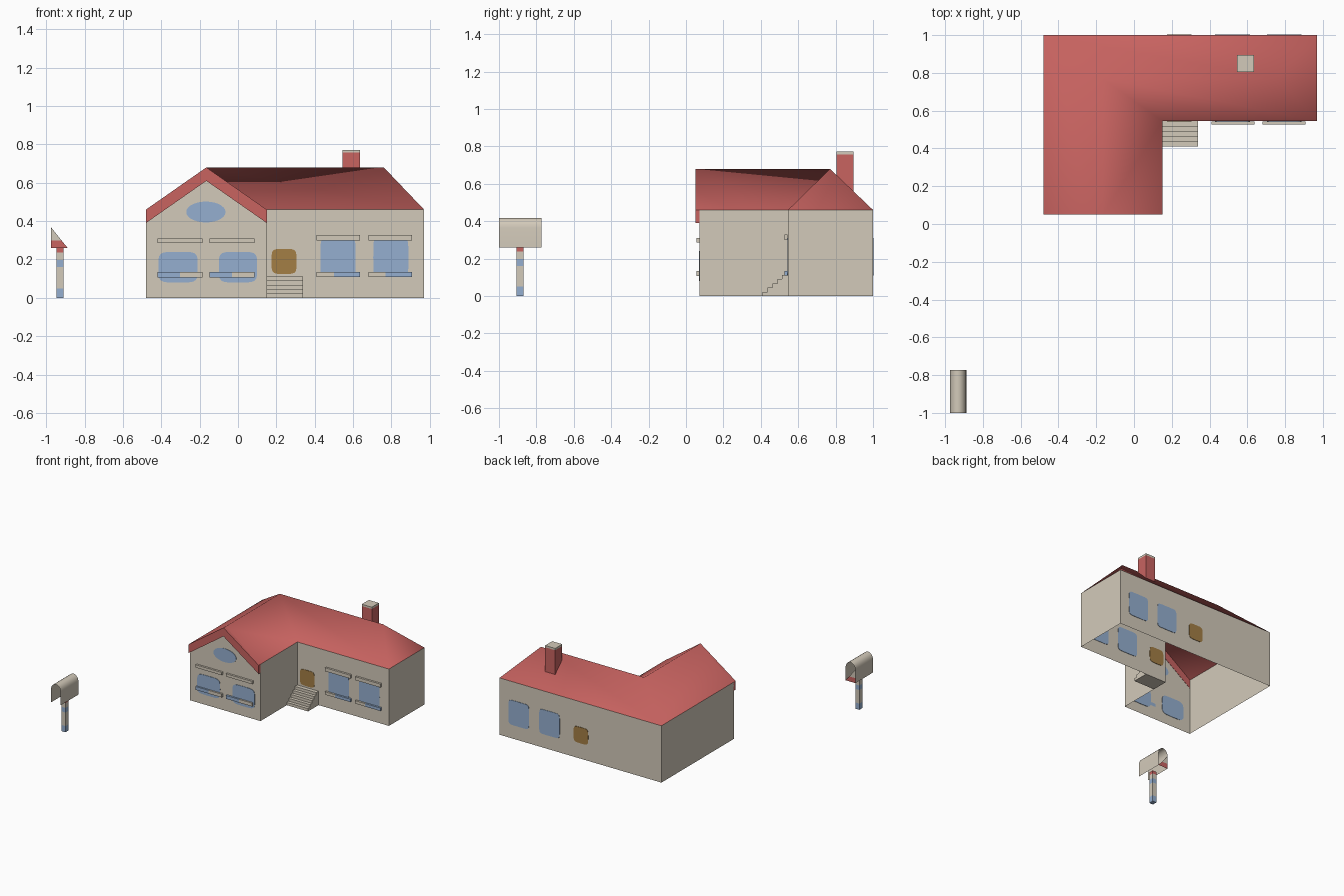
import bpy, math

if "Cube" in bpy.data.objects:
    bpy.data.objects.remove(bpy.data.objects["Cube"])


def material(name, rgb):
    m = bpy.data.materials.new(name)
    m.diffuse_color = (*rgb, 1)
    m.use_nodes = True
    m.node_tree.nodes["Principled BSDF"].inputs["Base Color"].default_value = m.diffuse_color
    return m


CREAM = material("cream", (0.65, 0.59, 0.49))
RED = material("roof red", (0.58, 0.125, 0.118))
BLUE = material("window blue", (0.30, 0.43, 0.63))
BROWN = material("door brown", (0.37, 0.21, 0.06))


def mesh(name, verts, faces, mats, rule=None):
    me = bpy.data.meshes.new(name)
    me.from_pydata(verts, [], faces)
    for m in mats:
        me.materials.append(m)
    if rule:
        for p in me.polygons:
            p.material_index = rule(p.center)
    ob = bpy.data.objects.new(name, me)
    bpy.context.collection.objects.link(ob)
    return ob


def prism(name, pts, y0, y1, mat):
    """Closed x-z outline (counter-clockwise seen from the front), extruded along y."""
    n = len(pts)
    v = [(x, y0, z) for x, z in pts] + [(x, y1, z) for x, z in pts]
    f = [tuple(range(n)), tuple(range(2 * n - 1, n - 1, -1))]
    f += [(i, i + n, (i + 1) % n + n, (i + 1) % n) for i in range(n)]
    return mesh(name, v, f, [mat])


def box(name, x0, x1, y0, y1, z0, z1, mat):
    return prism(name, [(x0, z0), (x1, z0), (x1, z1), (x0, z1)], y0, y1, mat)


def panel(name, x0, x1, z0, z1, y, mat, power=5):
    """Thin rounded plate set through a wall, so that it shows on both sides."""
    pts = []
    for i in range(28):
        a = 2 * math.pi * i / 28
        c, s = math.cos(a), math.sin(a)
        pts.append(((x0 + x1) / 2 + (x1 - x0) / 2 * math.copysign(abs(c) ** (2 / power), c),
                    (z0 + z1) / 2 + (z1 - z0) / 2 * math.copysign(abs(s) ** (2 / power), s)))
    return prism(name, pts, y - 0.003, y + 0.003, mat)


L, M, C, R = -0.48, -0.165, 0.15, 0.97       # left wall, gable ridge, inner corner, right wall
GY, FY, BY, RY = 0.073, 0.545, 1.0, 0.77     # gable wall, wing front, back wall, wing ridge
EAVE, TOP, HIP = 0.46, 0.68, 0.76

# L-shaped walls, open below, with the front gable
plan = [(L, GY), (C, GY), (C, FY), (R, FY), (R, BY), (L, BY)]
n = len(plan)
verts = [(x, y, 0) for x, y in plan] + [(x, y, EAVE) for x, y in plan] + [(M, GY, TOP)]
faces = [(i, (i + 1) % n, (i + 1) % n + n, i + n) for i in range(n)]
faces[0] = (0, 1, n + 1, 2 * n, n)
mesh("walls", verts, faces, [CREAM])

# softly shaded roof slopes
OY = 0.05
roof = mesh("roof",
            [(L, BY, EAVE), (L, OY, EAVE), (M, OY, TOP), (M, RY, TOP), (C, OY, EAVE),
             (C, FY, EAVE), (R, FY, EAVE), (HIP, RY, TOP), (R, BY, EAVE)],
            [(0, 1, 2, 3), (2, 4, 5, 3), (3, 5, 6, 7), (7, 6, 8), (0, 3, 7, 8)], [RED])
for p in roof.data.polygons:
    p.use_smooth = True

# gable fascia
prism("gable_fascia", [(L, 0.39), (M, 0.61), (C, 0.39), (C, EAVE), (M, TOP), (L, EAVE)],
      OY, GY + 0.002, RED)

# chimney and cap
box("chimney", 0.545, 0.635, 0.805, 0.895, 0.52, 0.757, RED)
box("chimney_cap", 0.545, 0.635, 0.805, 0.895, 0.757, 0.772, CREAM)


# lintels and two-coloured sills
def ledges(tag, x0, x1, wall, lintel, sill, split, blue_left):
    y0 = wall - 0.016
    box("lintel_" + tag, x0, x1, y0, wall, *lintel, CREAM)
    a, b = (BLUE, CREAM) if blue_left else (CREAM, BLUE)
    box("sill_left_half_" + tag, x0, split, y0, wall, *sill, a)
    box("sill_right_half_" + tag, split, x1, y0, wall, *sill, b)


for i, (x0, w0, w1) in enumerate([(-0.42, -0.415, -0.21), (-0.148, -0.10, 0.10)]):
    panel(f"gable_window_{i}", w0, w1, 0.08, 0.24, GY, BLUE)
    ledges(f"gable_{i}", x0, x0 + 0.234, GY, (0.287, 0.31), (0.107, 0.134), x0 + 0.117, True)
panel("oval_window", -0.27, -0.065, 0.393, 0.502, GY, BLUE, 2)

# wing windows and doors repeat on the front and the back
for side, y in (("front", FY), ("back", BY)):
    for i, x in enumerate((0.43, 0.705)):
        panel(f"{side}_window_{i}", x, x + 0.183, 0.11, 0.31, y, BLUE, 8)
    panel(f"{side}_door", 0.175, 0.305, 0.125, 0.255, y, BROWN)
for i, x in enumerate((0.41, 0.68)):
    ledges(f"wing_{i}", x, x + 0.227, FY - 0.002, (0.30, 0.328), (0.11, 0.134), x + 0.09, False)

# front steps
for i in range(5):
    box(f"step_{i}", C, 0.34, 0.41 + 0.026 * i, FY, 0.0225 * i, 0.0225 * (i + 1), CREAM)

# mailbox: arched sheet, open at the front and below
X0, X1 = -0.975, -0.888
mx, r = (X0 + X1) / 2, (X1 - X0) / 2
arch = [(X1, 0.26)] + [(mx + r * math.cos(math.pi * k / 10), 0.365 + 0.053 * math.sin(math.pi * k / 10))
                       for k in range(11)] + [(X0, 0.26)]
k = len(arch)
shell = mesh("mailbox_shell", [(x, -1, z) for x, z in arch] + [(x, -0.773, z) for x, z in arch],
             [(i, i + k, i + 1 + k, i + 1) for i in range(k - 1)], [CREAM])
for p in shell.data.polygons:
    p.use_smooth = True

# half end plate of the mailbox, red below and cream above
t = X1 - (X1 - X0) * 0.04 / 0.108
mesh("mailbox_end", [(X0, -0.774, 0.26), (X1, -0.774, 0.26), (t, -0.774, 0.30),
                     (X0, -0.774, 0.30), (X0, -0.774, 0.368)],
     [(3, 2, 1, 0), (4, 2, 3)], [RED, CREAM], lambda c: int(c.z > 0.3))

# banded mailbox post
bands = [(0, 0.05, BLUE), (0.05, 0.16, CREAM), (0.16, 0.197, BLUE), (0.197, 0.237, CREAM), (0.237, 0.262, RED)]
for i, (z0, z1, m) in enumerate(bands):
    box(f"mailbox_post_band_{i}", -0.945, -0.91, -0.907, -0.868, z0, z1, m)
